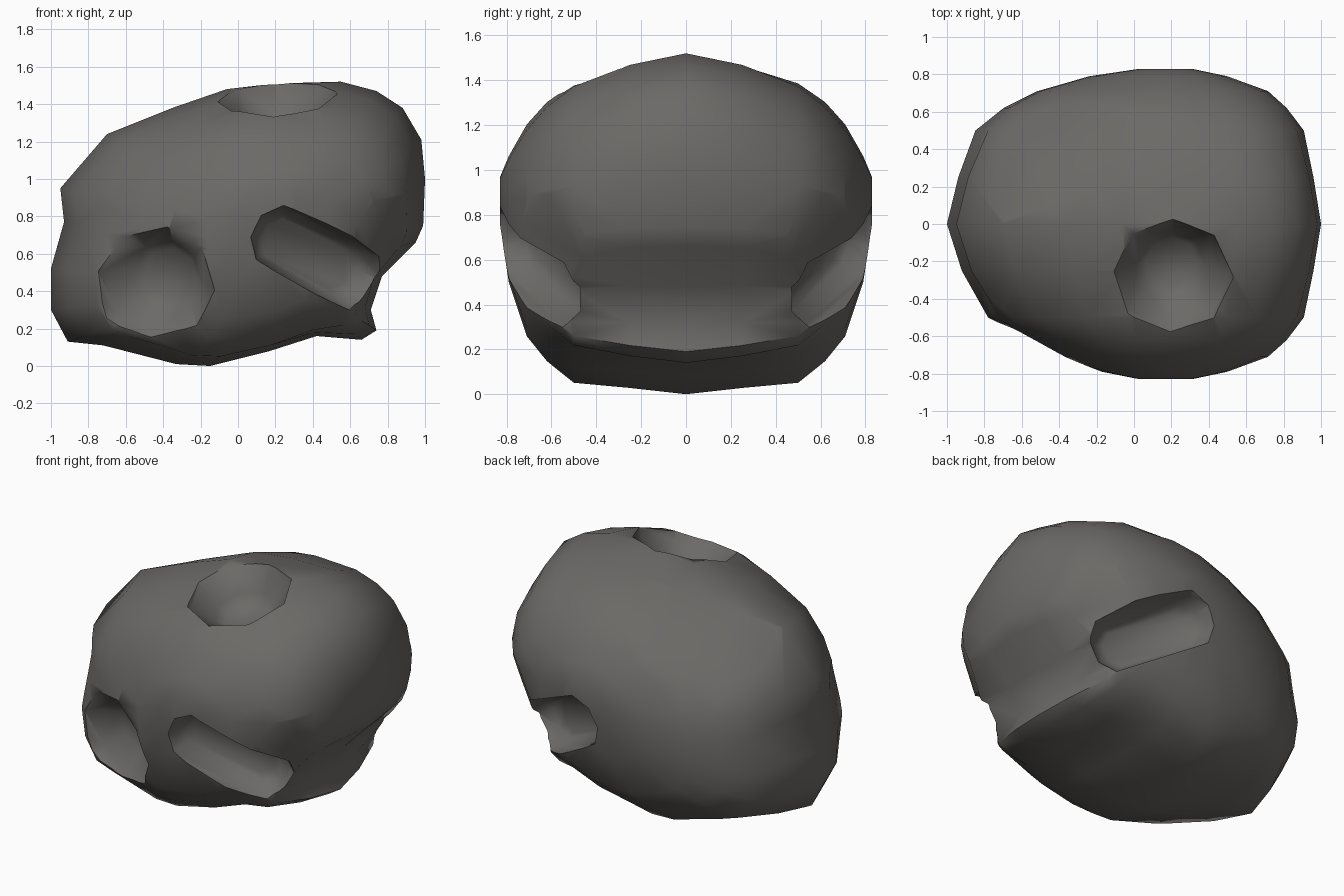
import bpy, bmesh, math
from mathutils import Vector, Matrix

cube = bpy.data.objects.get("Cube")
if cube:
    bpy.data.objects.remove(cube, do_unlink=True)

rock_mat = bpy.data.materials.new("dark grey rock")
rock_mat.use_nodes = True
ROCK = (0.15, 0.143, 0.135, 1)
rock_mat.diffuse_color = ROCK
shader = rock_mat.node_tree.nodes["Principled BSDF"]
shader.inputs["Base Color"].default_value = ROCK
shader.inputs["Roughness"].default_value = 0.9


def make_object(name, bm):
    bmesh.ops.recalc_face_normals(bm, faces=bm.faces)
    mesh = bpy.data.meshes.new(name)
    bm.to_mesh(mesh)
    bm.free()
    mesh.materials.append(rock_mat)
    obj = bpy.data.objects.new(name, mesh)
    bpy.context.collection.objects.link(obj)
    return obj


# Middle outline of the rock (x, z), with an overhang and a lip on the +x side
outline = [(-1, .3), (-1, .52), (-.93, .77), (-.95, .95), (-.7, 1.24), (-.35, 1.38),
           (-.06, 1.48), (.2, 1.51), (.55, 1.52), (.74, 1.47), (.88, 1.38), (.98, 1.21),
           (1, 1), (.99, .75), (.95, .66), (.77, .48), (.71, .3), (.74, .19), (.66, .14),
           (.42, .16), (.17, .08), (-.15, 0), (-.33, .01), (-.72, .11), (-.91, .13)]
MID_Z = .76

# Slices away from the middle: y, scale, centre x, centre z, roundness,
# and how far the -x half is squeezed in at the front
slices = [(.25, .95, .01, .75, .1, .98), (.5, .88, .03, .72, .5, .92),
          (.62, .76, .06, .725, .8, .79), (.71, .62, .1, .73, 1, .74),
          (.79, .37, .13, .78, 1, .72), (.83, .14, .17, .86, 1, .8)]


def slice_ring(bm, y, scale, cx, cz, roundness, squeeze):
    tilt = Matrix.Rotation(math.radians(-20), 2)
    ring = []
    for x, z in outline:
        p = Vector((x, z - MID_Z))
        q = tilt @ p
        oval = p / math.hypot(q.x / 1.03, q.y / .72)   # tilted egg shape
        p = p.lerp(oval, roundness) * scale
        px = cx + p.x
        ring.append(bm.verts.new((px * squeeze if px < 0 else px, y, cz + p.y)))
    return ring


def flatten(bm, direction, depth):
    """Slice a flat facet off the side facing the given direction."""
    n = Vector(direction).normalized()
    reach = max(n.dot(v.co) for v in bm.verts) - depth
    cut = bmesh.ops.bisect_plane(bm, geom=bm.verts[:] + bm.edges[:] + bm.faces[:],
                                 plane_co=n * reach, plane_no=n, clear_outer=True)
    edges = [e for e in cut["geom_cut"] if isinstance(e, bmesh.types.BMEdge)]
    bmesh.ops.edgeloop_fill(bm, edges=edges)
    bmesh.ops.triangulate(bm, faces=bm.faces)


# Rock body
bm = bmesh.new()
rings = [slice_ring(bm, -s[0], *s[1:]) for s in reversed(slices)]
rings.append(slice_ring(bm, 0, 1, 0, MID_Z, 0, 1))
rings += [slice_ring(bm, *s[:5], 1) for s in slices]
count = len(outline)
for a, b in zip(rings, rings[1:]):
    for i in range(count):
        j = (i + 1) % count
        bm.faces.new((a[i], a[j], b[j], b[i]))
bm.faces.new(rings[0])
bm.faces.new(rings[-1])
bmesh.ops.triangulate(bm, faces=bm.faces)
bmesh.ops.recalc_face_normals(bm, faces=bm.faces)

# Worn facets: back of the top, front of the -x end, both ends of the overhang
flatten(bm, (-.4, .4, .82), .055)
flatten(bm, (-.69, -.69, .22), .03)
for side in (-1, 1):
    flatten(bm, (.68, side * .68, -.3), .045)
rock = make_object("rock_body", bm)


def crater(name, centre, normal, along, half_long, half_wide, depth, floor):
    """Cut an eight-sided tapered pit whose rim lies at centre."""
    n = Vector(normal).normalized()
    u = Vector(along)
    u = (u - n * u.dot(n)).normalized()
    frame = Matrix((u, n.cross(u), n)).transposed()
    bm = bmesh.new()
    levels = [(-depth, floor), (-depth * .75, floor + .15), (0, 1), (.16, 1.25)]
    loops = []
    for h, r in levels:
        loop = []
        for i in range(8):
            a = (i + .5) * math.pi / 4
            # Long pits are a straight run between two half octagons
            run = math.copysign(half_long - half_wide, math.cos(a))
            p = Vector((r * (run + 1.06 * half_wide * math.cos(a)),
                        r * 1.06 * half_wide * math.sin(a), h))
            loop.append(bm.verts.new(Vector(centre) + frame @ p))
        loops.append(loop)
    for a, b in zip(loops, loops[1:]):
        for i in range(8):
            j = (i + 1) % 8
            bm.faces.new((a[i], a[j], b[j], b[i]))
    bm.faces.new(loops[0])
    bm.faces.new(loops[-1])
    cutter = make_object(name, bm)
    cutter.hide_render = True
    mod = rock.modifiers.new(name, 'BOOLEAN')
    mod.operation = 'DIFFERENCE'
    mod.solver = 'EXACT'
    mod.object = cutter
    bpy.ops.object.modifier_apply(modifier=name)
    bpy.data.objects.remove(cutter, do_unlink=True)


# Craters: one on top, one round at the front, a long one on each side
bpy.ops.object.select_all(action='DESELECT')
rock.select_set(True)
bpy.context.view_layer.objects.active = rock
crater("top_crater", (.2, -.26, 1.41), (0, -.34, .94), (1, .41, 0), .29, .29, .18, .45)
crater("front_crater", (-.42, -.62, .46), (-.42, -.87, -.25), (1, 0, .3), .31, .29, .15, .45)
for side in (-1, 1):
    crater("long_crater", (.41, side * .66, .58), (.4, side * .88, -.16),
           (.64, -side * .35, -.34), .4, .16, .12, .7)

# Smooth shading with crisp crater rims
bpy.ops.object.shade_smooth_by_angle(angle=math.radians(60))
